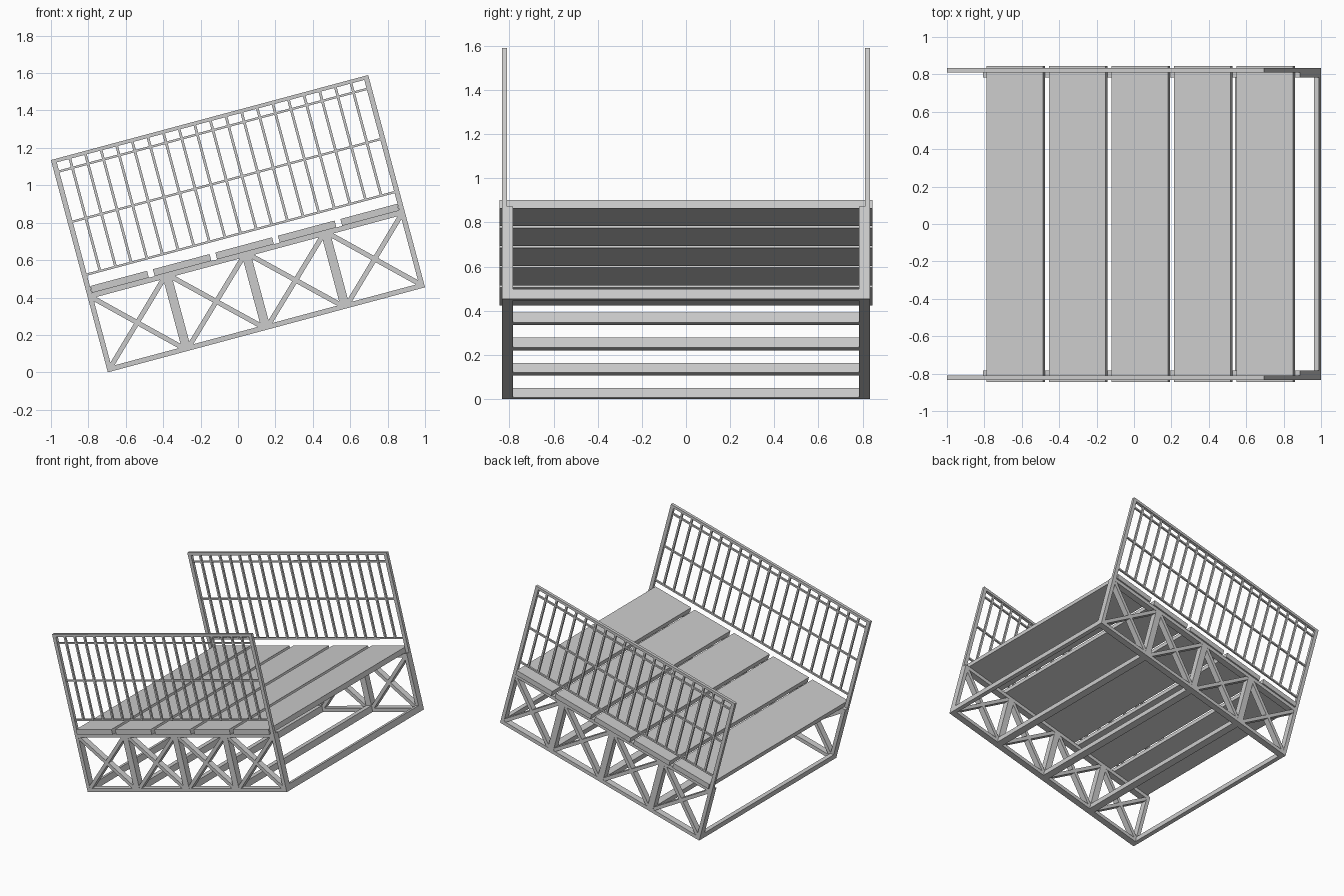
import bpy, bmesh, math
from mathutils import Matrix, Vector

if "Cube" in bpy.data.objects:
    bpy.data.objects.remove(bpy.data.objects["Cube"])

L, H = 1.756, 1.175          # length along the slope, total height across it
TOP = 0.432                  # top of the side trusses
BAYS = 4
T = 0.027                    # frame thickness
TILT = Matrix.Translation((-0.696, 0, 0)) @ Matrix.Rotation(math.radians(-15), 4, 'Y')


def make(name, boxes):
    """boxes: (matrix, size) in the untilted frame, joined in one object."""
    bm = bmesh.new()
    for mat, size in boxes:
        bmesh.ops.create_cube(bm, size=1, matrix=TILT @ mat @ Matrix.Diagonal((*size, 1)))
    me = bpy.data.meshes.new(name)
    bm.to_mesh(me)
    bm.free()
    ob = bpy.data.objects.new(name, me)
    bpy.context.collection.objects.link(ob)
    return ob


def box(a0, a1, y0, y1, h0, h1):
    c = ((a0 + a1) / 2, (y0 + y1) / 2, (h0 + h1) / 2)
    return Matrix.Translation(c), (a1 - a0, y1 - y0, h1 - h0)


def brace(p, q, y0, y1, w):
    d = Vector((q[0] - p[0], 0, q[1] - p[1]))
    c = Vector(((p[0] + q[0]) / 2, (y0 + y1) / 2, (p[1] + q[1]) / 2))
    rot = Matrix.Rotation(-math.atan2(d.z, d.x), 4, 'Y')
    return Matrix.Translation(c) @ rot, (d.length, y1 - y0, w)


def node_span(i):
    """Extent along the slope of the upright / cross beam at node i."""
    if i == 0:
        return 0, T
    if i == BAYS:
        return L - T, L
    return i * L / BAYS - 0.024, i * L / BAYS + 0.024


for side, s in (("front", -1), ("back", 1)):
    def ys(lo, hi):
        return tuple(sorted((s * lo, s * hi)))

    # side truss: chords and uprights
    y = ys(0.784, 0.834)
    parts = [box(0, L, *y, 0, T), box(0, L, *y, TOP - T, TOP)]
    parts += [box(*node_span(i), *y, T, TOP - T) for i in range(BAYS + 1)]
    make(side + "_truss_frame", parts)

    # crossed braces in each bay
    y = ys(0.786, 0.832)
    parts = []
    for i in range(BAYS):
        a0, a1 = node_span(i)[1] - 0.006, node_span(i + 1)[0] + 0.006
        lo, hi = T - 0.004, TOP - T + 0.004
        parts += [brace((a0, lo), (a1, hi), *y, 0.026), brace((a0, hi), (a1, lo), *y, 0.026)]
    make(side + "_cross_braces", parts)

    # railing frame
    y = ys(0.811, 0.834)
    make(side + "_railing_frame", [box(0, T, *y, TOP, H), box(L - T, L, *y, TOP, H),
                                   box(T, L - T, *y, H - 0.02, H)])

    # railing horizontals and balusters
    y = ys(0.816, 0.829)
    make(side + "_railing_bars", [box(T, L - T, *y, h - 0.006, h + 0.006)
                                  for h in (0.534, 0.827, 1.105)])
    step = (L - T) / 20
    y = ys(0.815, 0.830)
    make(side + "_balusters", [box(T / 2 + k * step - 0.007, T / 2 + k * step + 0.007,
                                   *y, 0.53, H - 0.02) for k in range(1, 20)])

# cross beams joining the two trusses
make("cross_beams", [box(*node_span(i), -0.784, 0.784, 0, 0.046) for i in range(BAYS + 1)])

# deck planks
for k in range(5):
    a = 0.029 + k * 0.346
    make(f"deck_plank_{k + 1}", [box(a, a + 0.314, -0.845, 0.845, TOP, 0.47)])
